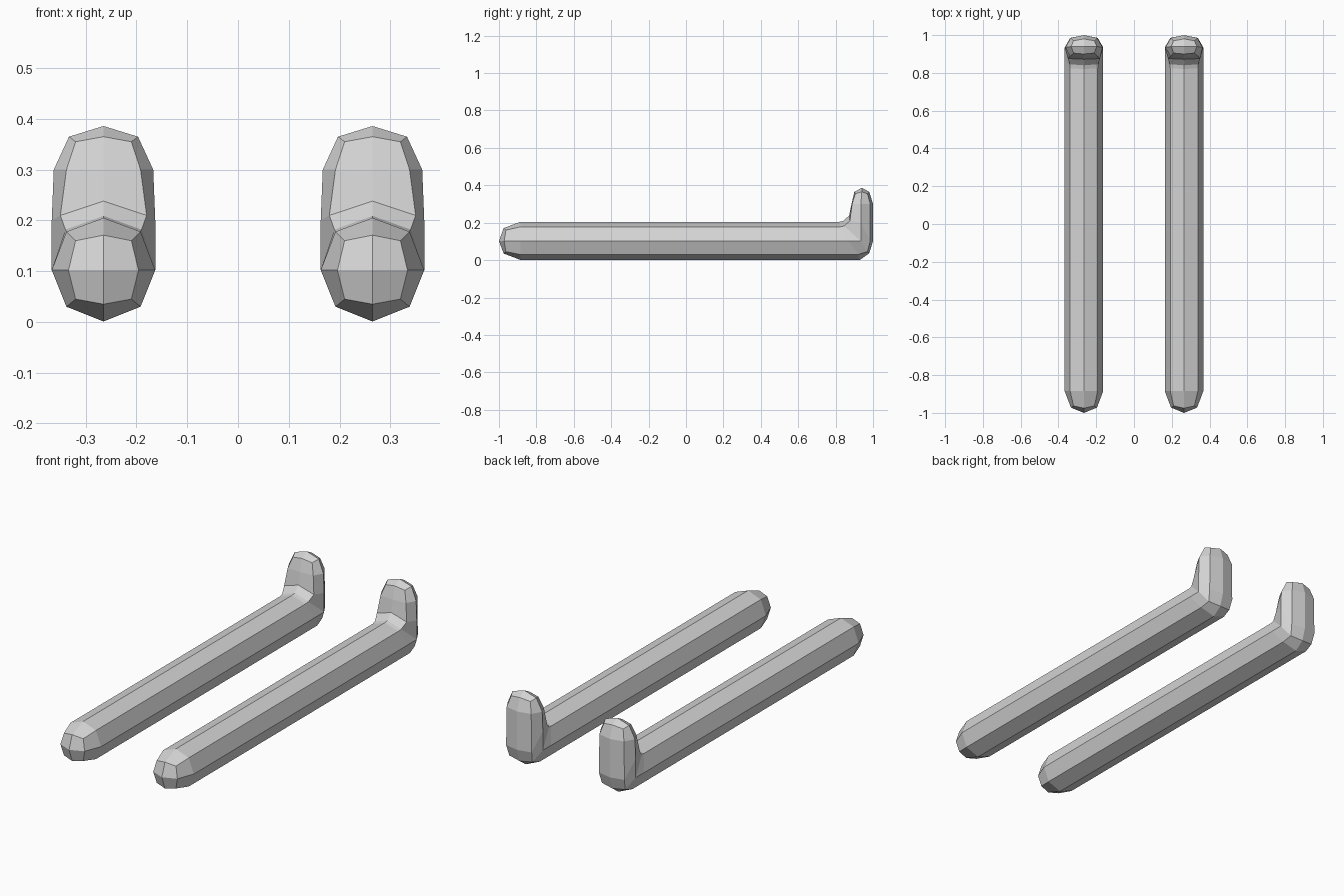
import bpy, bmesh

grey = bpy.data.materials.new("light_grey")
grey.diffuse_color = (0.66, 0.66, 0.66, 1)

# Half cross-sections (x, y, z) from inner/top ridge round to outer/bottom ridge
PROFILE = [(0, 0.205), (0.073, 0.178), (0.102, 0.102), (0.073, 0.03), (0, 0.001)]
RINGS = [
    # rounded front nose
    [(0, -0.975, 0.171), (0.055, -0.963, 0.16), (0.069, -0.972, 0.102),
     (0.055, -0.963, 0.045), (0, -0.975, 0.035)],
    # straight bar
    [(x, -0.885, z) for x, z in PROFILE],
    [(x, y, z) for (x, z), y in zip(PROFILE, (0.82, 0.825, 0.87, 0.92, 0.93))],
    # bend
    [(0, 0.84, 0.209), (0.075, 0.846, 0.182), (0.102, 0.935, 0.102),
     (0.066, 0.97, 0.045), (0, 0.98, 0.037)],
    # upright
    [(0, 0.872, 0.238), (0.085, 0.876, 0.21), (0.102, 0.935, 0.2),
     (0.073, 0.985, 0.102), (0, 1.0, 0.102)],
    [(0, 0.885, 0.3), (0.073, 0.888, 0.3), (0.098, 0.935, 0.3),
     (0.07, 0.985, 0.3), (0, 1.0, 0.3)],
    # rounded tip
    [(0, 0.9, 0.365), (0.055, 0.905, 0.355), (0.068, 0.94, 0.365),
     (0.055, 0.97, 0.355), (0, 0.98, 0.365)],
]


def build_bar(name, cx):
    bm = bmesh.new()
    loops = []
    for half in RINGS:
        full = half + [(-x, y, z) for x, y, z in half[-2:0:-1]]
        loops.append([bm.verts.new((x + cx, y, z)) for x, y, z in full])
    # skin between neighbouring sections
    for a, b in zip(loops, loops[1:]):
        for i in range(8):
            j = (i + 1) % 8
            bm.faces.new((a[i], a[j], b[j], b[i]))
    # each end is closed by four quads around a centre point
    for loop, centre in ((loops[0], (cx, -1.0, 0.102)), (loops[-1], (cx, 0.94, 0.386))):
        c = bm.verts.new(centre)
        for i in range(0, 8, 2):
            bm.faces.new((c, loop[i], loop[i + 1], loop[(i + 2) % 8]))
    bmesh.ops.recalc_face_normals(bm, faces=bm.faces)
    mesh = bpy.data.meshes.new(name)
    bm.to_mesh(mesh)
    bm.free()
    mesh.materials.append(grey)
    bpy.context.collection.objects.link(bpy.data.objects.new(name, mesh))


build_bar("left_hooked_bar", -0.265)
build_bar("right_hooked_bar", 0.265)
